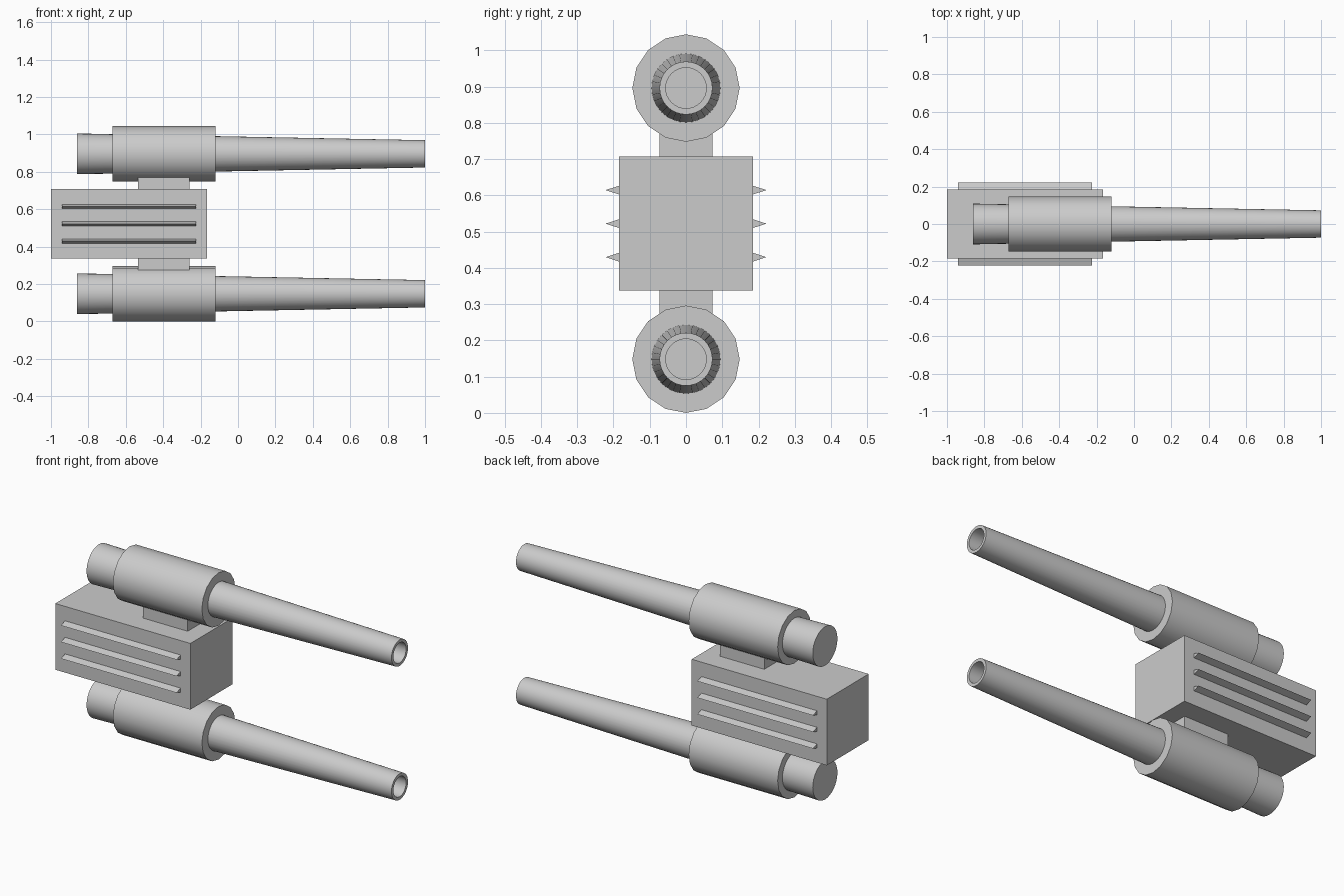
import bpy, bmesh, math
from mathutils import Vector

cube = bpy.data.objects.get("Cube")
if cube:
    bpy.data.objects.remove(cube, do_unlink=True)

grey = bpy.data.materials.new("light grey metal")
grey.use_nodes = True
colour = (0.6, 0.6, 0.6, 1)
grey.diffuse_color = colour
grey.node_tree.nodes["Principled BSDF"].inputs["Base Color"].default_value = colour

MID_Z = 0.522      # height of the housing centre
ARM = 0.374        # distance from the housing centre to each barrel axis


def finish(name, bm, smooth=False):
    bmesh.ops.remove_doubles(bm, verts=bm.verts, dist=1e-5)
    bmesh.ops.recalc_face_normals(bm, faces=bm.faces)
    mesh = bpy.data.meshes.new(name)
    bm.to_mesh(mesh)
    bm.free()
    mesh.materials.append(grey)
    obj = bpy.data.objects.new(name, mesh)
    bpy.context.collection.objects.link(obj)
    if smooth:
        bpy.ops.object.select_all(action='DESELECT')
        obj.select_set(True)
        bpy.context.view_layer.objects.active = obj
        bpy.ops.object.shade_smooth_by_angle(angle=math.radians(30))
    return obj


def lathe(name, profile, z, sides):
    """Turn an (x, radius) profile around a lengthwise axis at height z."""
    bm = bmesh.new()
    verts = [bm.verts.new((x, 0, z + r)) for x, r in profile]
    edges = [bm.edges.new(pair) for pair in zip(verts, verts[1:])]
    bmesh.ops.spin(bm, geom=verts + edges, cent=(0, 0, z), axis=(1, 0, 0),
                   angle=math.tau, steps=sides)
    return finish(name, bm, smooth=True)


def box(name, low, high):
    bm = bmesh.new()
    bmesh.ops.create_cube(bm, size=1)
    low, high = Vector(low), Vector(high)
    for v in bm.verts:
        v.co = (low + high) / 2 + v.co * (high - low)
    return finish(name, bm)


def fin(name, side, z):
    """Triangular cooling ridge on one side of the housing."""
    bm = bmesh.new()
    section = [(0.18, -0.0135), (0.222, 0), (0.18, 0.0135)]
    face = bm.faces.new([bm.verts.new((-0.94, side * y, z + dz)) for y, dz in section])
    out = bmesh.ops.extrude_face_region(bm, geom=[face])
    moved = [g for g in out["geom"] if isinstance(g, bmesh.types.BMVert)]
    bmesh.ops.translate(bm, verts=moved, vec=(0.715, 0, 0))
    return finish(name, bm)


# Central housing
box("housing", (-1, -0.185, MID_Z - 0.185), (-0.165, 0.185, MID_Z + 0.185))

# Cooling ridges on both sides
for side_name, side in (("front", -1), ("back", 1)):
    for i in range(3):
        fin(f"{side_name}_ridge_{i + 1}", side, MID_Z + (i - 1) * 0.0925)

# Barrels with hollow muzzles, sleeves, and necks joining them to the housing
for level, sign in (("lower", -1), ("upper", 1)):
    axis = MID_Z + sign * ARM
    lathe(f"{level}_barrel",
          [(-0.86, 0), (-0.86, 0.109), (1, 0.073), (1, 0.056), (0.7, 0.056), (0.7, 0)],
          axis, 32)
    lathe(f"{level}_sleeve",
          [(-0.67, 0), (-0.67, 0.148), (-0.12, 0.148), (-0.12, 0)], axis, 16)
    ends = sorted((MID_Z + sign * 0.18, MID_Z + sign * 0.28))
    box(f"{level}_neck", (-0.535, -0.073, ends[0]), (-0.26, 0.073, ends[1]))
